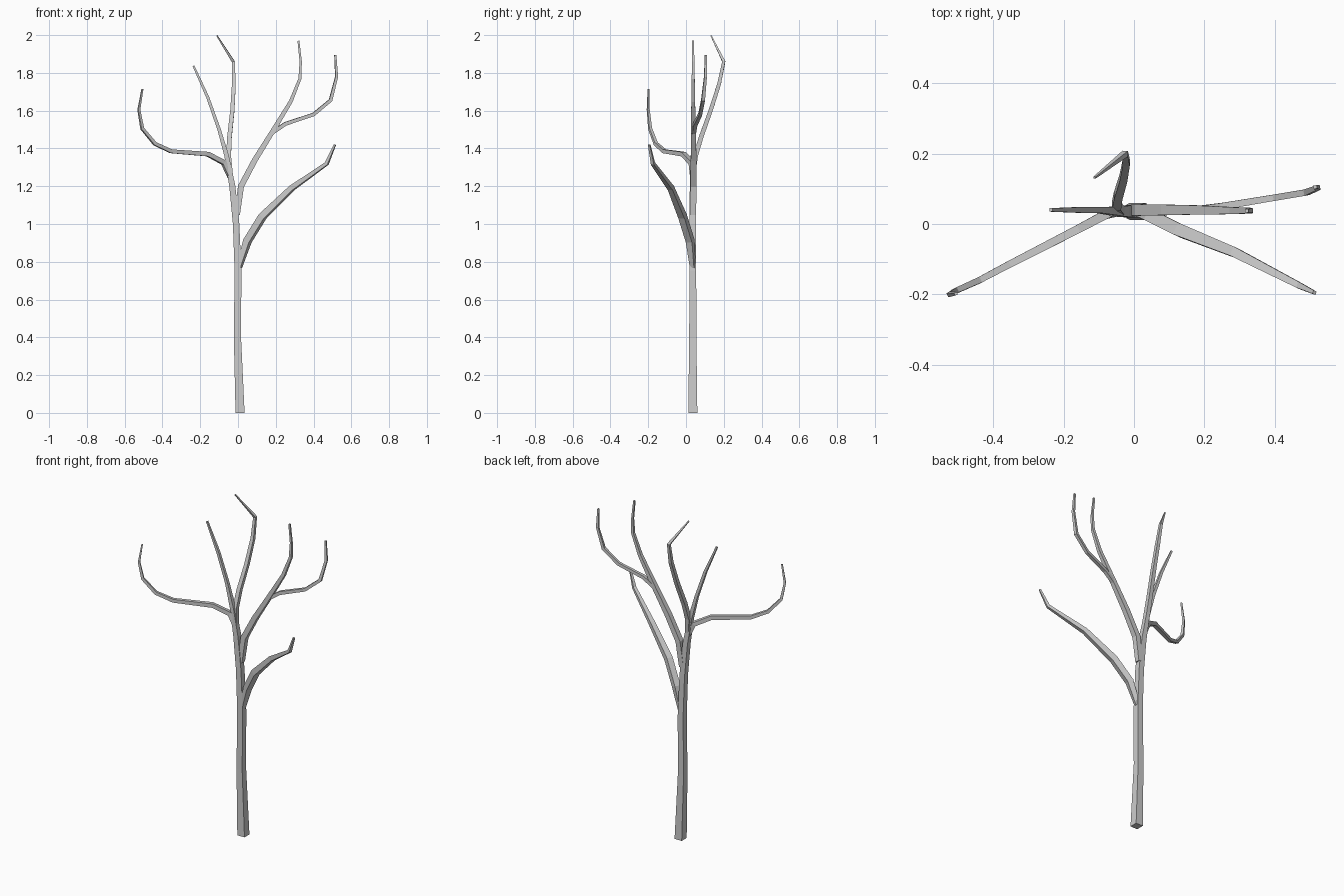
import bpy
import bmesh
from mathutils import Vector


def limb(name, heading, points):
    """Sweep a square section along points (x, y, z, half width)."""
    heading = Vector((heading[0], heading[1], 0)).normalized()
    across = Vector((-heading.y, heading.x, 0))
    path = [Vector(p[:3]) for p in points]
    bm = bmesh.new()
    rings = []
    for i, p in enumerate(path):
        tangent = Vector()
        if i > 0:
            tangent += (p - path[i - 1]).normalized()
        if i < len(path) - 1:
            tangent += (path[i + 1] - p).normalized()
        if i == 0 and p.z == 0:
            tangent = Vector((0, 0, 1))
        tangent.normalize()
        side = (across - tangent * across.dot(tangent)).normalized()
        up = side.cross(tangent)
        r = points[i][3]
        rings.append([bm.verts.new(p + (side * a + up * b) * r)
                      for a, b in ((1, 1), (-1, 1), (-1, -1), (1, -1))])
    for lo, hi in zip(rings, rings[1:]):
        for k in range(4):
            n = (k + 1) % 4
            bm.faces.new((lo[k], lo[n], hi[n], hi[k]))
    bm.faces.new(rings[0][::-1])
    bm.faces.new(rings[-1])
    bmesh.ops.recalc_face_normals(bm, faces=bm.faces)
    mesh = bpy.data.meshes.new(name)
    bm.to_mesh(mesh)
    bm.free()
    obj = bpy.data.objects.new(name, mesh)
    bpy.context.collection.objects.link(obj)


# Trunk, running on into the upper left twig
limb("trunk", (1, 0), [
    (.011, .036, 0, .024), (-.003, .036, .4, .019), (0, .036, .75, .018),
    (-.01, .036, 1.0, .017), (-.03, .036, 1.2, .016), (-.06, .037, 1.36, .012),
    (-.10, .04, 1.5, .009), (-.16, .04, 1.67, .008), (-.236, .04, 1.838, .005)])

# Low right branch, leaning forward
limb("low_right_branch", (.5, -.23), [
    (.006, .036, .77, .012), (.05, .022, .91, .018), (.13, -.018, 1.04, .018),
    (.285, -.08, 1.19, .014), (.47, -.175, 1.32, .009), (.513, -.195, 1.42, .005)])

# Long left branch, leaning forward
limb("left_branch", (-.47, -.24), [
    (-.042, .036, 1.25, .011), (-.075, .03, 1.325, .013), (-.16, -.015, 1.37, .012),
    (-.355, -.115, 1.385, .010), (-.44, -.16, 1.425, .009),
    (-.507, -.19, 1.505, .008), (-.525, -.2, 1.605, .006), (-.506, -.198, 1.715, .004)])

# Tall branch leaning back
limb("back_branch", (0, 1), [
    (-.038, .036, 1.25, .012), (-.05, .05, 1.36, .013), (-.045, .08, 1.46, .012),
    (-.03, .13, 1.6, .011), (-.022, .175, 1.74, .010), (-.025, .2, 1.86, .008),
    (-.112, .132, 1.998, .003)])

# Middle right branch
limb("middle_right_branch", (1, 0), [
    (-.005, .038, 1.05, .015), (.016, .04, 1.2, .016), (.09, .04, 1.34, .015),
    (.18, .04, 1.485, .013), (.28, .038, 1.65, .010), (.328, .038, 1.77, .008),
    (.332, .038, 1.86, .006), (.32, .038, 1.97, .005)])

# Side twig on the middle right branch
limb("side_twig", (.33, .06), [
    (.17, .04, 1.475, .010), (.25, .05, 1.53, .010), (.40, .075, 1.58, .009),
    (.49, .09, 1.655, .009), (.522, .103, 1.78, .007), (.515, .105, 1.895, .005)])
